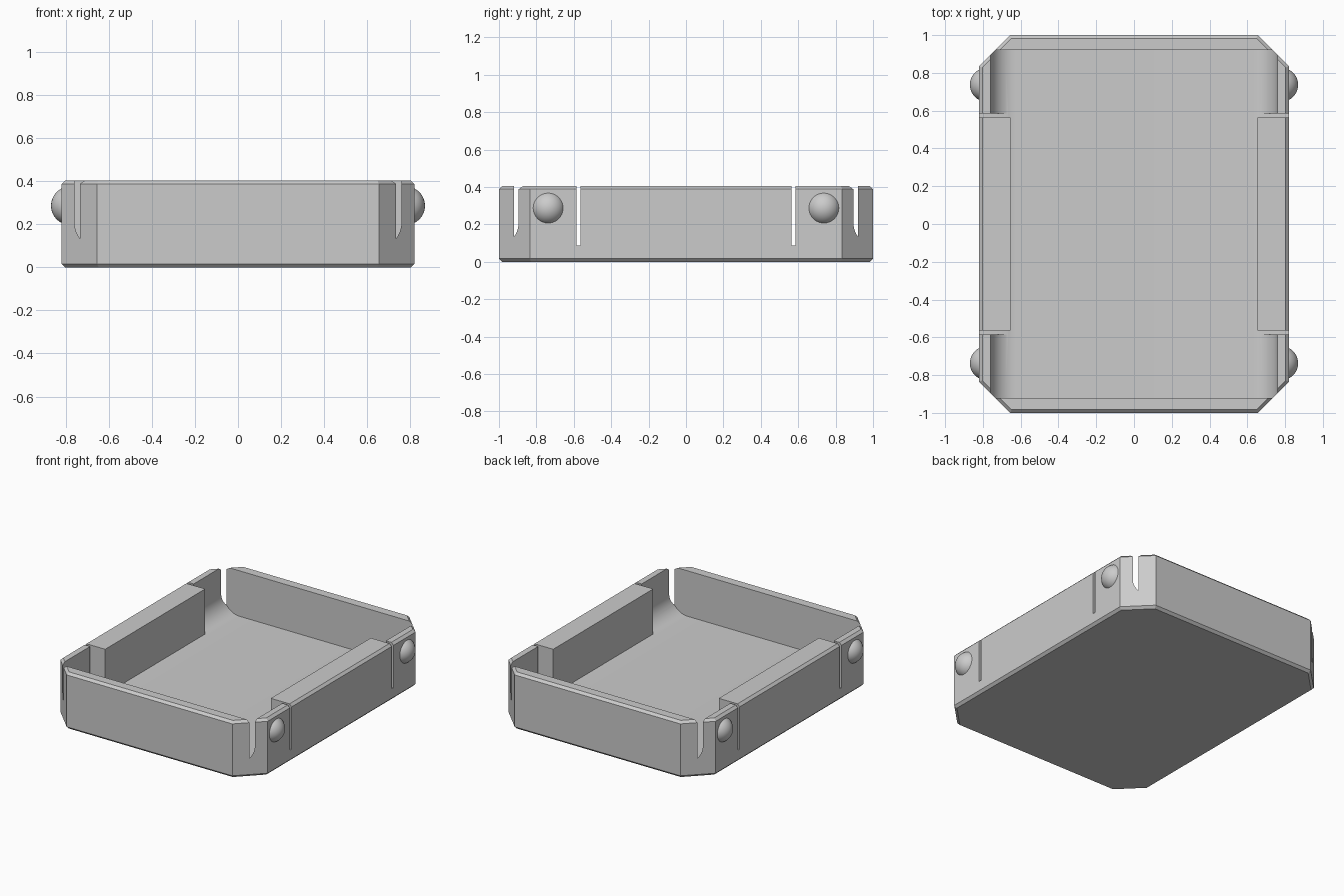
import bpy, bmesh, math
from mathutils import Matrix

HX, HY, HEIGHT, CORNER, EDGE = 0.82, 1.0, 0.405, 0.165, 0.017
FLOOR, INNER_X, INNER_Y, FILLET = 0.08, 0.76, 0.92, 0.13
BLOCK_X, BLOCK_Y, SLIT = 0.655, 0.565, 0.02

cube = bpy.data.objects.get("Cube")
if cube:
    bpy.data.objects.remove(cube, do_unlink=True)

GREY = (0.6, 0.6, 0.6, 1.0)
grey = bpy.data.materials.new("plain grey")
grey.use_nodes = True
grey.diffuse_color = GREY
grey.node_tree.nodes["Principled BSDF"].inputs["Base Color"].default_value = GREY


def finish(name, bm):
    bmesh.ops.recalc_face_normals(bm, faces=bm.faces)
    mesh = bpy.data.meshes.new(name)
    bm.to_mesh(mesh)
    bm.free()
    mesh.materials.append(grey)
    obj = bpy.data.objects.new(name, mesh)
    bpy.context.collection.objects.link(obj)
    return obj


def loft(name, rings):
    """Closed solid through a stack of equal-length point rings."""
    bm = bmesh.new()
    loops = [[bm.verts.new(p) for p in ring] for ring in rings]
    for a, b in zip(loops, loops[1:]):
        for i in range(len(a)):
            j = (i + 1) % len(a)
            bm.faces.new((a[i], a[j], b[j], b[i]))
    bm.faces.new(loops[0])
    bm.faces.new(loops[-1])
    return finish(name, bm)


def box(name, lo, hi):
    rings = [[(lo[0], lo[1], z), (hi[0], lo[1], z), (hi[0], hi[1], z), (lo[0], hi[1], z)]
             for z in (lo[2], hi[2])]
    return loft(name, rings)


def combine(target, tool, operation):
    mod = target.modifiers.new("combine", "BOOLEAN")
    mod.operation, mod.solver, mod.object = operation, "EXACT", tool
    bpy.context.view_layer.objects.active = target
    bpy.ops.object.modifier_apply(modifier=mod.name)
    bpy.data.objects.remove(tool, do_unlink=True)


def octagon(inset, z):
    x, y = HX - inset, HY - inset
    c = CORNER - inset * (2 - math.sqrt(2))
    return [(x, y - c, z), (x - c, y, z), (c - x, y, z), (-x, y - c, z),
            (-x, c - y, z), (c - x, -y, z), (x - c, -y, z), (x, c - y, z)]


# Tray body with bevelled top and bottom rims
tray = loft("tray", [octagon(EDGE, 0), octagon(0, EDGE),
                     octagon(0, HEIGHT - EDGE), octagon(EDGE, HEIGHT)])

# Cavity with rounded long sides; its corners break through as the corner slots
STEPS = 12
right = [(INNER_X, 0.6)]
for i in range(STEPS + 1):
    a = math.pi / 2 * i / STEPS
    right.append((INNER_X - FILLET + FILLET * math.cos(a), FLOOR + FILLET - FILLET * math.sin(a)))
outline = right + [(-x, z) for x, z in reversed(right)]
cavity = loft("cavity_cutter", [[(x, y, z) for x, z in outline] for y in (-INNER_Y, INNER_Y)])
combine(tray, cavity, "DIFFERENCE")

# Thick blocks inside the long walls
for s in (-1, 1):
    x0, x1 = sorted((s * BLOCK_X, s * (INNER_X + 0.02)))
    combine(tray, box("block", (x0, -BLOCK_Y, 0.04), (x1, BLOCK_Y, HEIGHT)), "UNION")

# Narrow slits at both ends of the blocks
for s in (-1, 1):
    y0, y1 = sorted((s * BLOCK_Y, s * (BLOCK_Y + SLIT)))
    combine(tray, box("slit_cutter", (-0.9, y0, FLOOR + 0.006), (0.9, y1, 0.6)), "DIFFERENCE")

# Rounded snap bumps on the outside of the flexible tabs
bumps = []
for sx, side in ((-1, "right"), (1, "left")):
    for sy, end in ((-1, "front"), (1, "back")):
        bm = bmesh.new()
        bmesh.ops.create_uvsphere(bm, u_segments=40, v_segments=24, radius=0.09)
        bmesh.ops.transform(bm, verts=bm.verts,
                            matrix=Matrix.Translation((sx * 0.779, sy * 0.737, 0.287)))
        cut = bmesh.ops.bisect_plane(bm, geom=bm.verts[:] + bm.edges[:] + bm.faces[:],
                                     plane_co=(sx * 0.81, 0, 0), plane_no=(sx, 0, 0),
                                     clear_inner=True)
        rim = [e for e in cut["geom_cut"] if isinstance(e, bmesh.types.BMEdge)]
        bmesh.ops.holes_fill(bm, edges=rim, sides=0)
        bumps.append(finish(f"{end}_{side}_bump", bm))

# Smooth the curves, keep the corners sharp
bpy.ops.object.select_all(action="DESELECT")
for obj in [tray] + bumps:
    obj.select_set(True)
bpy.context.view_layer.objects.active = tray
bpy.ops.object.shade_smooth_by_angle(angle=math.radians(25))
